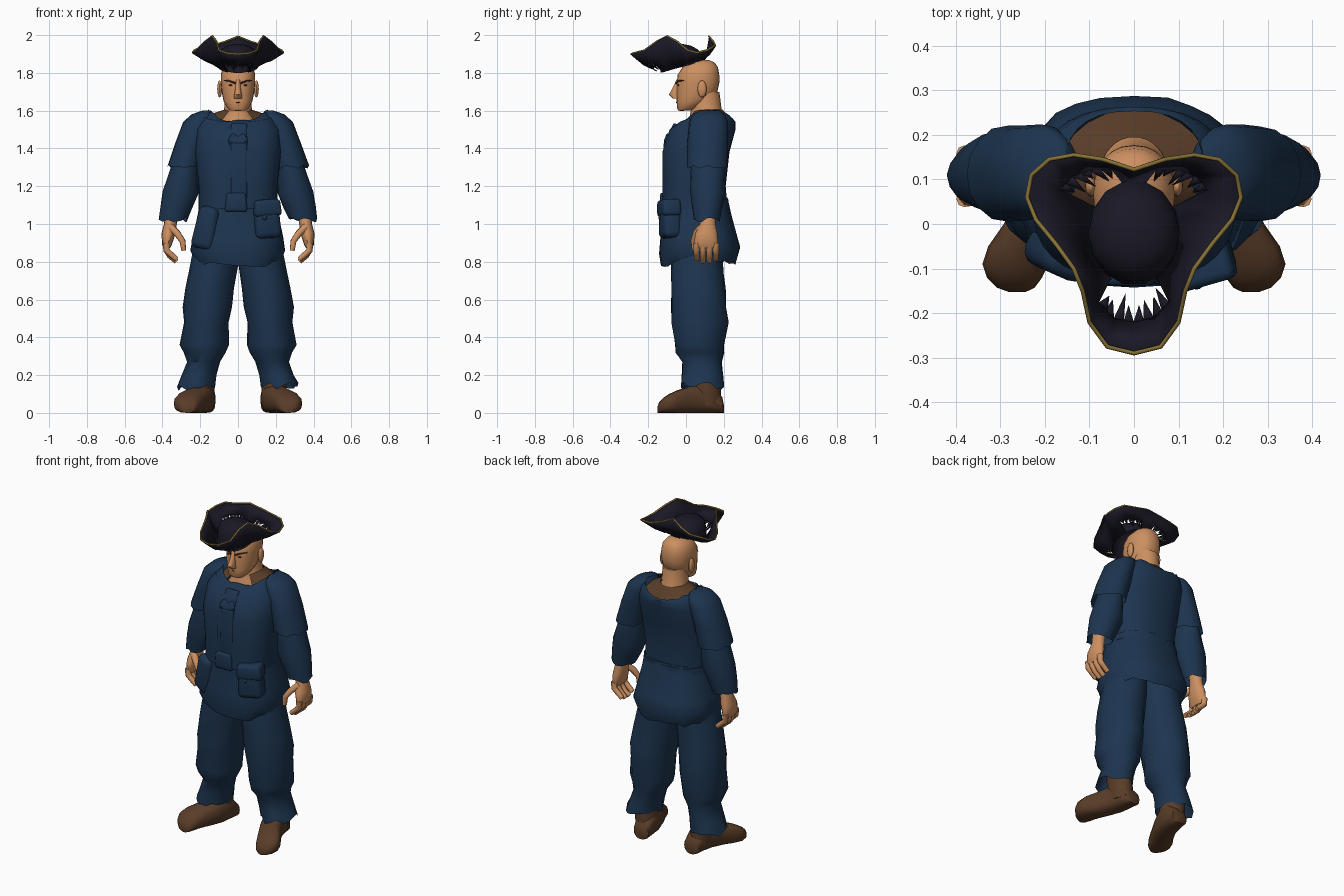
import bpy, bmesh, random
from math import cos, sin, pi, copysign, radians
from mathutils import Vector, Matrix

random.seed(4)
cube = bpy.data.objects.get("Cube")
if cube:
    bpy.data.objects.remove(cube)


def material(name, rgb):
    m = bpy.data.materials.new(name)
    m.use_nodes = True
    m.diffuse_color = (*rgb, 1)
    m.node_tree.nodes["Principled BSDF"].inputs["Base Color"].default_value = (*rgb, 1)
    return m


NAVY = material("navy cloth", (.012, .035, .079))
SKIN = material("skin", (.61, .28, .12))
LEATHER = material("brown leather", (.1, .046, .021))
BLACK = material("black felt", (.01, .009, .018))
GOLD = material("gold trim", (.24, .165, .035))
DARK = material("dark hair", (.05, .02, .01))
SIDES = ((1, "left"), (-1, "right"))
made = []


def finish(name, bm, mat):
    bmesh.ops.recalc_face_normals(bm, faces=bm.faces)
    mesh = bpy.data.meshes.new(name)
    bm.to_mesh(mesh)
    bm.free()
    mesh.materials.append(mat)
    ob = bpy.data.objects.new(name, mesh)
    bpy.context.collection.objects.link(ob)
    made.append(ob)
    return ob


def loft(name, rings, mat, s=1, n=20, p=1.0, axis="z", start=True, end=True,
         ragged=0, wrinkle=0, arc=None):
    """Skin rings (cx, cy, cz, ra, rb, saddle, tilt) into a body; the last may be ragged."""
    bm = bmesh.new()
    rows = []
    for k, ring in enumerate(rings):
        cx, cy, cz, ra, rb, saddle, tilt = (*ring, 0, 0)[:7]
        row = []
        for i in range(n):
            a = 2 * pi * i / n if arc is None else arc[0] + (arc[1] - arc[0]) * i / (n - 1)
            w = 1 + random.uniform(-wrinkle, wrinkle)
            u = copysign(abs(cos(a)) ** p, cos(a)) * ra * w
            v = copysign(abs(sin(a)) ** p, sin(a)) * rb * w
            if axis == "z":
                z = cz + saddle * cos(2 * a) + tilt * v
                if k == len(rings) - 1:
                    z += random.uniform(-ragged, ragged)
                co = (s * (cx + u), cy + v, z)
            else:
                co = (s * (cx + u), cy, cz + v)
            row.append(bm.verts.new(co))
        rows.append(row)
    for r, q in zip(rows, rows[1:]):
        for i in range(n if arc is None else n - 1):
            j = (i + 1) % n
            bm.faces.new((r[i], r[j], q[j], q[i]))
    if start:
        bm.faces.new(rows[0])
    if end:
        bm.faces.new(rows[-1])
    return finish(name, bm, mat)


def box(name, loc, size, rot=(0, 0, 0), bevel=.015, taper=1):
    """Soft navy block, narrower at the top when taper is below one."""
    bm = bmesh.new()
    bmesh.ops.create_cube(bm, size=1)
    for v in bm.verts:
        if v.co.z > 0:
            v.co.x *= taper
    bmesh.ops.scale(bm, vec=size, verts=bm.verts)
    bmesh.ops.bevel(bm, geom=bm.edges[:], offset=bevel, segments=3, profile=.5, affect="EDGES")
    ob = finish(name, bm, NAVY)
    ob.location = loc
    ob.rotation_euler = [radians(a) for a in rot]


def ball(name, loc, size, mat):
    bm = bmesh.new()
    bmesh.ops.create_uvsphere(bm, u_segments=12, v_segments=8, radius=1)
    bmesh.ops.transform(bm, matrix=Matrix.Translation(loc) @ Matrix.Diagonal((*size, 1)), verts=bm.verts)
    finish(name, bm, mat)


def tube(name, pts, radius, mat, cyclic=False, taper=1.0):
    cu = bpy.data.curves.new(name, "CURVE")
    cu.dimensions = "3D"
    cu.bevel_depth = radius
    cu.bevel_resolution = 2
    cu.use_fill_caps = True
    sp = cu.splines.new("POLY")
    sp.points.add(len(pts) - 1)
    for i, (pt, co) in enumerate(zip(sp.points, pts)):
        pt.co = (*co, 1)
        pt.radius = 1 + (taper - 1) * i / (len(pts) - 1)
    sp.use_cyclic_u = cyclic
    sp.use_smooth = True
    cu.materials.append(mat)
    bpy.context.collection.objects.link(bpy.data.objects.new(name, cu))


# Tunic body with an open neckline, and the skirt below the waist
body = [(0, .05, 1.08, .2, .17), (0, .045, 1.2, .2, .165), (0, .055, 1.38, .22, .175),
        (0, .09, 1.5, .215, .172), (0, .118, 1.555, .185, .145, .015),
        (0, .125, 1.575, .155, .128, .028)]
loft("tunic_body", body, NAVY, n=28, p=.8, end=False, ragged=.008)
loft("skirt", [(0, .05, 1.14, .195, .17), (0, .06, 1.05, .212, .178), (0, .067, .93, .238, .203),
               (0, .072, .86, .252, .213, 0, .08), (0, .068, .79, .22, .198, 0, .03)],
     NAVY, n=28, p=.8, end=False, ragged=.012, wrinkle=.015)
loft("undershirt", [(0, .125, 1.55, .165, .132, .02), (0, .12, 1.58, .12, .105, .01),
                    (0, .115, 1.605, .075, .08)], LEATHER, n=20, start=False, end=False,
     arc=(-pi * .32, pi * 1.32))

# Open vest on the chest, leaving a strip in front
for s, side in SIDES:
    vest = [(*r[:3], r[3] + .009, r[4] + .007, *r[5:]) for r in body[:5]]
    loft(side + "_vest", vest, NAVY, s=s, n=10, p=.8, start=False, end=False,
         arc=(-pi * .45, pi * .06))

# Front strip, knot, buckle and bags
box("front_strip", (.005, -.102, 1.28), (.085, .04, .3), (-1, 0, 0), .01)
box("collar_strip", (.005, -.076, 1.475), (.085, .03, .12), (-24, 0, 0), .01)
for i, a in enumerate((-32, 32, 0)):
    box(f"knot_{i}", (0, -.1, 1.435), (.1, .022, .05 if i < 2 else .03), (-18, a, 0), .01)
box("belt_buckle", (-.01, -.118, 1.115), (.12, .04, .1), bevel=.014, taper=.85)
loft("belt", [(0, .05, 1.09, .208, .176), (0, .05, 1.13, .206, .174)], NAVY, n=28, p=.8)
box("left_bag", (.15, -.085, 1.025), (.145, .1, .2), (0, -4, 16), .03, .9)
box("left_bag_flap", (.15, -.09, 1.085), (.15, .1, .09), (0, -4, 16), .02, .92)
ball("bag_button", (.14, -.137, 1.035), (.014, .01, .014), NAVY)
box("right_bag", (-.165, -.07, .98), (.135, .09, .23), (0, 12, -24), .035, .8)

for s, side in SIDES:
    # Sleeves: a short wide one over a long one
    loft(side + "_upper_sleeve", [(.165, .125, 1.602, .02, .05), (.185, .122, 1.58, .06, .085),
         (.208, .12, 1.54, .083, .104), (.245, .115, 1.43, .088, .108), (.283, .112, 1.3, .092, .108)],
         NAVY, s, 16, end=False, ragged=.012, wrinkle=.02)
    loft(side + "_lower_sleeve", [(.265, .115, 1.4, .055, .08), (.285, .115, 1.28, .076, .092),
         (.302, .115, 1.17, .096, .092), (.325, .112, 1.09, .086, .08), (.345, .11, 1.02, .074, .068)],
         NAVY, s, 16, end=False, ragged=.015, wrinkle=.02)
    # Hand with curled fingers
    loft(side + "_palm", [(.35, .115, 1.08, .035, .04), (.358, .115, 1.0, .034, .042),
         (.368, .108, .95, .037, .06), (.376, .106, .89, .026, .066), (.376, .106, .872, .016, .06)],
         SKIN, s, 14)
    for i in range(4):
        y = .056 + .034 * i
        d = .012 * abs(i - 1.5)
        tube(f"{side}_finger_{i}", [(s * .38, y, .9), (s * .378, y, .86), (s * .36, y, .825 + d),
             (s * .325, y, .795 + d)], .0185, SKIN, taper=.75)
    tube(side + "_thumb", [(s * .36, .085, .985), (s * .322, .055, .95), (s * .294, .04, .91),
         (s * .287, .045, .86)], .022, SKIN, taper=.6)
    # Baggy trouser leg, bunched at the knee and shin
    loft(side + "_trouser_leg", [(.11, .07, .95, .11, .13), (.127, .06, .78, .125, .138),
         (.15, .066, .66, .13, .143), (.163, .068, .56, .132, .146), (.167, .075, .48, .12, .152),
         (.178, .072, .36, .13, .128), (.175, .073, .32, .112, .128), (.182, .085, .27, .088, .105),
         (.205, .088, .2, .092, .11), (.22, .088, .14, .1, .115)],
         NAVY, s, 18, end=False, ragged=.025, wrinkle=.03)
    # Boot: foot lofted from heel to toe, with a shaft
    foot = [(.172, .2, .045, .03), (.172, .192, .085, .05), (.178, .14, .14, .06), (.19, .07, .155, .068),
            (.22, 0, .135, .072), (.25, -.05, .118, .077), (.266, -.09, .1, .074),
            (.268, -.12, .08, .062), (.265, -.143, .055, .042), (.262, -.152, .03, .02)]
    loft(side + "_boot_foot", [(x, y, h / 2, w, h / 2) for x, y, h, w in foot],
         LEATHER, s, 16, p=.75, axis="y")
    loft(side + "_boot_shaft", [(.185, .11, .04, .06, .075), (.19, .105, .13, .066, .08),
         (.2, .1, .24, .06, .075)], LEATHER, s, 16)

# Head, neck and face
loft("neck", [(0, .115, 1.51, .125, .115), (0, .112, 1.56, .09, .095), (0, .108, 1.61, .073, .08),
              (0, .1, 1.7, .07, .077)], SKIN)
loft("head", [(0, -.01, 1.6, .04, .03), (0, .005, 1.612, .056, .052), (0, .035, 1.65, .076, .085),
              (0, .058, 1.7, .086, .108), (0, .064, 1.75, .091, .113), (0, .066, 1.79, .091, .11),
              (0, .075, 1.83, .08, .094), (0, .083, 1.855, .058, .068), (0, .088, 1.868, .028, .034)],
     SKIN, n=24, p=.9)
loft("nose", [(0, -.036, 1.765, .012, .015), (0, -.05, 1.72, .014, .022),
              (0, -.06, 1.685, .02, .032), (0, -.05, 1.665, .022, .022)], SKIN, n=10)
ball("chin", (0, -.022, 1.613), (.03, .025, .016), SKIN)
tube("mouth", [(-.025, -.04, 1.642), (0, -.051, 1.644), (.025, -.04, 1.642)], .0025, DARK)
for s, side in SIDES:
    ball(side + "_ear", (s * .097, .085, 1.715), (.013, .024, .045), SKIN)
    tube(side + "_brow", [(s * .014, -.051, 1.745), (s * .045, -.041, 1.757), (s * .072, -.012, 1.76)],
         .005, DARK, taper=.6)
    ball(side + "_eye", (s * .038, -.04, 1.735), (.012, .006, .004), DARK)

# Low hat crown, tipped forward over the brow
loft("hat_crown", [(0, -.02, 1.835, .103, .118, 0, .3), (0, -.022, 1.885, .102, .108, 0, .15),
                   (0, -.026, 1.925, .088, .09), (0, -.03, 1.945, .055, .055), (0, -.032, 1.952, .02, .02)],
     BLACK, n=14, start=False)

# Hat brim: turned up at both sides and at the back, with torn gaps next to the crown
half = [(0, -.29, 1.9), (.06, -.275, 1.905), (.1, -.22, 1.92), (.115, -.15, 1.97), (.135, -.1, 1.995),
        (.175, -.045, 1.965), (.22, .01, 1.92), (.24, .06, 1.908), (.23, .11, 1.92), (.19, .145, 1.94),
        (.135, .155, 1.945), (.07, .145, 1.965), (0, .122, 1.993)]
outer = [Vector(v) for v in half] + [Vector((-x, y, z)) for x, y, z in half[-2:0:-1]]
count = len(outer)
inner, middle = [], []
for i, o in enumerate(outer):
    a = -pi / 2 + 2 * pi * i / count
    y = -.02 + .116 * sin(a)
    inner.append(Vector((.102 * cos(a), y, 1.835 + .3 * (y + .02))))
    middle.append(inner[-1].lerp(o, .55) - Vector((0, 0, .012)))
bm = bmesh.new()
O, M, I = ([bm.verts.new(v) for v in row] for row in (outer, middle, inner))
for i in range(count):
    j = (i + 1) % count
    bm.faces.new((O[i], O[j], M[j], M[i]))
    if min(i, count - 1 - i) in (0, 1, 8, 9, 10):
        # Ragged teeth hang into each gap
        for t in (0, .5):
            a, b = middle[i].lerp(middle[j], t), middle[i].lerp(middle[j], t + .5)
            tip = ((a + b) / 2).lerp((inner[i] + inner[j]) / 2, random.uniform(.3, .75))
            bm.faces.new([bm.verts.new(v) for v in (a, b, tip)])
    else:
        bm.faces.new((M[i], M[j], I[j], I[i]))
brim = finish("hat_brim", bm, BLACK)
brim.modifiers.new("thickness", "SOLIDIFY").thickness = .005
tube("brim_trim", outer, .005, GOLD, cyclic=True)

# Smooth shading with crisp creases
bpy.ops.object.select_all(action="DESELECT")
for ob in made:
    ob.select_set(True)
bpy.context.view_layer.objects.active = made[0]
bpy.ops.object.shade_smooth_by_angle(angle=radians(45))
